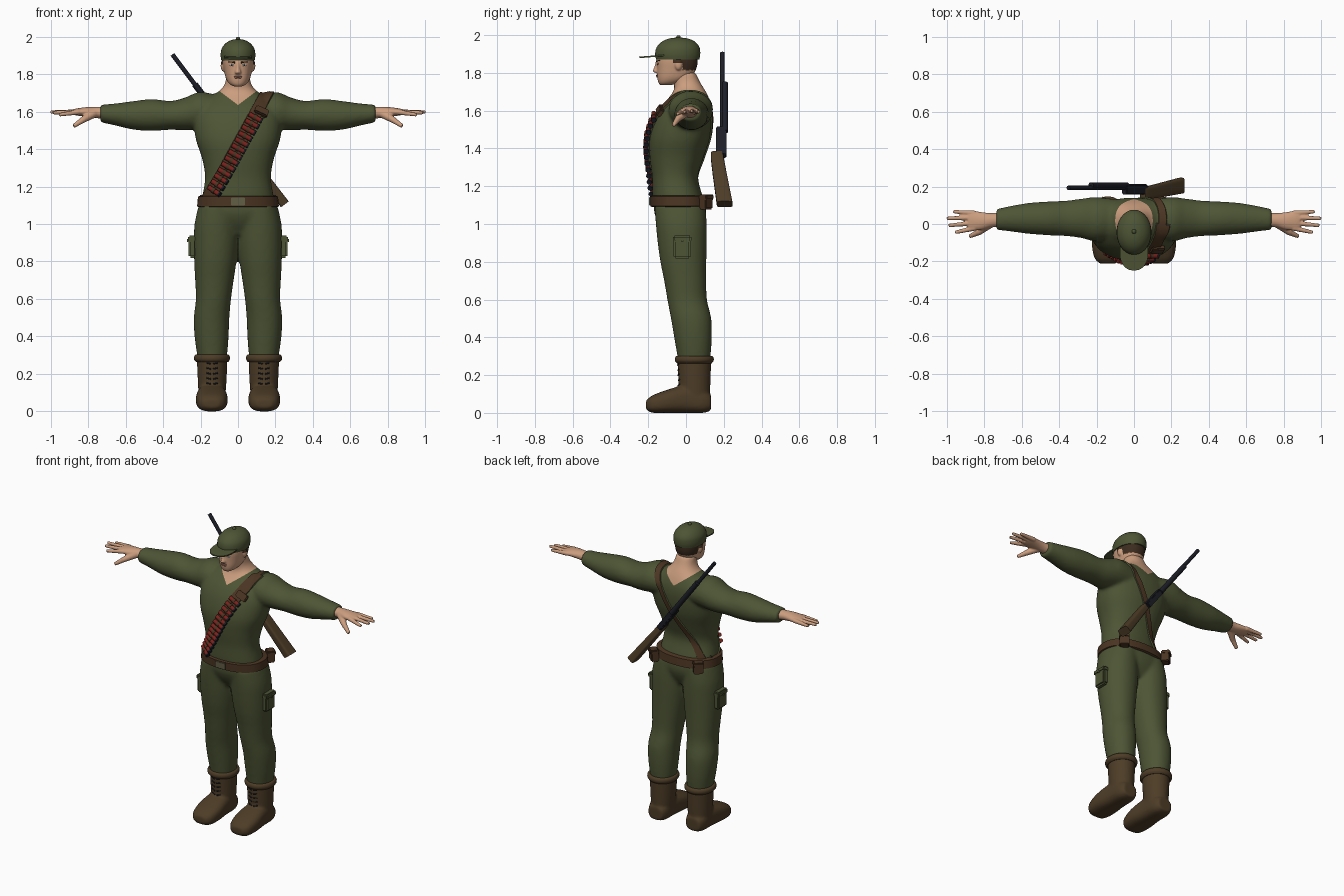
import bpy, bmesh, math
from mathutils import Vector, Matrix

cube = bpy.data.objects.get("Cube")
if cube:
    bpy.data.objects.remove(cube)


def material(name, *rgb):
    m = bpy.data.materials.new(name)
    m.use_nodes = True
    m.diffuse_color = (*rgb, 1)
    m.node_tree.nodes["Principled BSDF"].inputs["Base Color"].default_value = (*rgb, 1)
    return m


GREEN = material("army green", .075, .09, .035)
SKIN = material("skin", .6, .34, .21)
LEATHER = material("belt leather", .07, .035, .016)
BOOT = material("boot and stock brown", .075, .046, .02)
METAL = material("dark gunmetal", .012, .013, .02)
RED = material("shell red", .2, .016, .012)
HAIR = material("dark brown hair", .045, .025, .013)
BUCKLE = material("dull brass", .12, .11, .06)
WHITE = material("eye white", .6, .56, .5)
LIPS = material("lips", .36, .15, .1)


def spline(rings, steps):
    """Catmull-Rom samples through a list of ring tuples."""
    out = []
    for i in range(len(rings) - 1):
        a, b, c, d = (rings[max(0, min(len(rings) - 1, i + k))] for k in (-1, 0, 1, 2))
        for j in range(steps):
            t = j / steps
            out.append([q + .5 * t * (r - p + t * (2*p - 5*q + 4*r - s + t * (3*(q - r) + s - p)))
                        for p, q, r, s in zip(a, b, c, d)])
    return out + [list(rings[-1])]


def loft(bm, axis, rings, n=32, power=2.3, steps=4):
    """Rings are (position on axis, centre u, centre v, radius u, radius v)."""
    loops = []
    for t, u, v, ru, rv in spline(rings, steps):
        loop = []
        for k in range(n):
            a = math.tau * (k + .5) / n
            c, s = math.cos(a), math.sin(a)
            p = [0, 0, 0]
            p[axis] = t
            p[(axis + 1) % 3] = u + ru * math.copysign(abs(c) ** (2 / power), c)
            p[(axis + 2) % 3] = v + rv * math.copysign(abs(s) ** (2 / power), s)
            loop.append(bm.verts.new(p))
        loops.append(loop)
    for lo, hi in zip(loops, loops[1:]):
        for k in range(n):
            bm.faces.new((lo[k], lo[k - 1], hi[k - 1], hi[k]))
    bm.faces.new(loops[0])
    bm.faces.new(loops[-1])


def ball(bm, centre, size):
    m = Matrix.Translation(centre) @ Matrix.Diagonal((*size, 1))
    bmesh.ops.create_uvsphere(bm, u_segments=16, v_segments=10, radius=1, matrix=m)


def box(bm, centre, size, rot=Matrix(), bevel=.006):
    m = Matrix.Translation(centre) @ rot @ Matrix.Diagonal((*size, 1))
    verts = bmesh.ops.create_cube(bm, size=1, matrix=m)["verts"]
    edges = list({e for v in verts for e in v.link_edges})
    bmesh.ops.bevel(bm, geom=edges, offset=bevel, segments=2, affect='EDGES')


def rod(bm, start, end, r1, r2=None, n=14):
    start, end = Vector(start), Vector(end)
    d = end - start
    m = Matrix.Translation((start + end) / 2) @ d.to_track_quat('Z', 'Y').to_matrix().to_4x4()
    bmesh.ops.create_cone(bm, cap_ends=True, segments=n, radius1=r1,
                          radius2=r1 if r2 is None else r2, depth=d.length, matrix=m)


def shade(me, angle=40):
    me.polygons.foreach_set("use_smooth", [True] * len(me.polygons))
    me.set_sharp_from_angle(angle=math.radians(angle))


def make(name, bm, *mats, mirror=False, voxel=0, smooth=4):
    """Turn a bmesh into an object; a voxel size fuses its pieces into one skin."""
    if mirror:
        bmesh.ops.mirror(bm, geom=bm.verts[:] + bm.edges[:] + bm.faces[:], axis='X', merge_dist=-1)
    bmesh.ops.recalc_face_normals(bm, faces=bm.faces[:])
    me = bpy.data.meshes.new(name)
    bm.to_mesh(me)
    bm.free()
    ob = bpy.data.objects.new(name, me)
    bpy.context.scene.collection.objects.link(ob)
    if voxel:
        mod = ob.modifiers.new("fuse", 'REMESH')
        mod.mode, mod.voxel_size = 'VOXEL', voxel
        mod = ob.modifiers.new("relax", 'SMOOTH')
        mod.factor, mod.iterations = .5, smooth
        dg = bpy.context.evaluated_depsgraph_get()
        ob.data = bpy.data.meshes.new_from_object(ob.evaluated_get(dg))
        ob.modifiers.clear()
    ob.data.materials.clear()
    for m in mats:
        ob.data.materials.append(m)
    shade(ob.data)
    bpy.context.view_layer.update()
    return ob


def front(ob, x, z):
    """Point and normal on the front of an object."""
    ok, p, n, _ = ob.ray_cast((x, -1, z), (0, 1, 0))
    return (p, n) if ok else (Vector((x, -.15, z)), Vector((0, -1, 0)))


# Shirt with sleeves and neck
bm = bmesh.new()
loft(bm, 0, [(.08, .03, 1.6, .1, .08), (.2, .025, 1.605, .118, .1), (.28, .03, 1.588, .105, .088),
             (.36, .03, 1.58, .095, .077), (.46, .03, 1.582, .09, .085), (.56, .03, 1.58, .083, .076),
             (.66, .028, 1.585, .068, .058), (.735, .024, 1.59, .056, .047)], power=2)
bmesh.ops.mirror(bm, geom=bm.verts[:] + bm.edges[:] + bm.faces[:], axis='X', merge_dist=-1)
loft(bm, 2, [(1.08, 0, -.03, .2, .135), (1.15, 0, -.045, .19, .132), (1.25, 0, -.058, .176, .122),
             (1.35, 0, -.05, .192, .142), (1.45, 0, -.035, .225, .16), (1.55, 0, -.015, .235, .155),
             (1.62, 0, .002, .215, .135), (1.67, 0, .015, .17, .105), (1.71, 0, .018, .1, .082),
             (1.75, 0, .005, .07, .07), (1.8, 0, -.012, .062, .064)])
shirt = make("shirt_and_neck", bm, GREEN, SKIN, LEATHER, voxel=.01, smooth=8)

# Neckline and shoulder strap, cut along planes
bm = bmesh.new()
bm.from_mesh(shirt.data)
across = Vector((.876, 0, -.481))
anchor = Vector((-.01, 0, 1.4))
collar = Vector((0, 0, 1.635))
cuts = [(anchor + across * w, across) for w in (-.034, -.018, .018, .034)]
cuts += [(collar, Vector((s, 0, 1))) for s in (-.75, .75)]
for co, no in cuts:
    bmesh.ops.bisect_plane(bm, geom=bm.verts[:] + bm.edges[:] + bm.faces[:], plane_co=co, plane_no=no)
strap = []
for f in bm.faces:
    c = f.calc_center_median()
    f.material_index = 0
    if c.z > collar.z + .75 * abs(c.x):
        f.material_index = 1
    elif abs((c - anchor).dot(across)) < (.034 if c.y < 0 else .018):
        strap.append(f)
bmesh.ops.inset_region(bm, faces=strap, thickness=.002, depth=.008, use_even_offset=True)
for f in strap:
    f.material_index = 2
bm.to_mesh(shirt.data)
bm.free()
shade(shirt.data, 50)
bpy.context.view_layer.update()

# Shells in loops along the strap, with a small pouch on top
along = Vector((.481, 0, .876))
red, loops, caps = bmesh.new(), bmesh.new(), bmesh.new()
for i in range(13):
    c = anchor + across * .006 + along * (-.25 + i * .037)
    p, n = front(shirt, c.x, c.z)
    d = (across - n * across.dot(n)).normalized()
    p += n * .008
    rod(red, p - d * .036, p + d * .036, .013)
    rod(loops, p - d * .008, p + d * .008, .0155)
    rod(caps, p + d * .034, p + d * .044, .0145)
p, n = front(shirt, .125, 1.6)
tilt = n.to_track_quat('Z', 'Y').to_matrix().to_4x4()
box(loops, p, (.075, .045, .03), tilt @ Matrix.Rotation(-.5, 4, 'Z'))
make("shell_cases", red, RED)
make("shell_loops", loops, LEATHER)
make("shell_caps", caps, METAL)

# Trousers
bm = bmesh.new()
loft(bm, 2, [(.25, .138, .042, .07, .08), (.3, .138, .042, .08, .088), (.4, .141, .037, .091, .1),
             (.5, .141, .027, .095, .107), (.6, .131, .006, .094, .105), (.7, .126, -.004, .103, .112),
             (.8, .121, -.014, .113, .122), (.9, .117, -.02, .119, .13), (1, .114, -.025, .118, .135),
             (1.1, .1, -.032, .11, .135)], power=2.1)
bmesh.ops.mirror(bm, geom=bm.verts[:] + bm.edges[:] + bm.faces[:], axis='X', merge_dist=-1)
loft(bm, 2, [(.94, 0, -.02, .05, .08), (1, 0, -.025, .15, .118), (1.06, 0, -.03, .21, .138),
             (1.13, 0, -.035, .195, .135)])
make("trousers", bm, GREEN, voxel=.011, smooth=8)

# Thigh pockets with flaps
bm = bmesh.new()
box(bm, (.243, -.02, .876), (.04, .092, .115), bevel=.01)
box(bm, (.246, -.02, .922), (.044, .1, .034), bevel=.008)
box(bm, (.269, -.02, .912), (.008, .014, .014), bevel=.002)
make("thigh_pockets", bm, GREEN, mirror=True)

# Belt, pouches and buckle
bm = bmesh.new()
loft(bm, 2, [(1.09, 0, -.033, .21, .147), (1.094, 0, -.034, .219, .155),
             (1.146, 0, -.038, .214, .153), (1.15, 0, -.038, .205, .145)], n=48, steps=1)
make("belt", bm, LEATHER)
bm = bmesh.new()
box(bm, (.165, .105, 1.115), (.06, .05, .075), Matrix.Rotation(-.7, 4, 'Z'))
box(bm, (.168, .108, 1.142), (.066, .056, .028), Matrix.Rotation(-.7, 4, 'Z'))
make("belt_pouches", bm, LEATHER, mirror=True)
bm = bmesh.new()
box(bm, (0, -.19, 1.12), (.075, .012, .045), bevel=.003)
make("belt_buckle", bm, BUCKLE)

# Boots, cuffs and laces
bm = bmesh.new()
loft(bm, 2, [(.03, .14, .045, .068, .08), (.15, .138, .045, .076, .084), (.28, .138, .044, .082, .09)], power=2)
loft(bm, 1, [(-.212, .042, .14, .022, .04), (-.18, .046, .14, .045, .072), (-.1, .061, .14, .061, .085),
             (0, .073, .14, .073, .076), (.09, .062, .14, .062, .068), (.132, .055, .14, .042, .05)], power=2.7)
boots = make("boots", bm, BOOT, mirror=True, voxel=.008, smooth=5)
bm = bmesh.new()
loft(bm, 2, [(.262, .138, .044, .084, .092), (.274, .139, .044, .095, .102), (.29, .139, .044, .096, .103),
             (.302, .139, .044, .088, .095), (.3, .139, .044, .07, .08)], power=2, steps=3)
make("boot_cuffs", bm, BOOT, mirror=True)
bm = bmesh.new()
for i in range(5):
    z = .145 + i * .027
    for s in (-1, 1):
        a, b = (front(boots, .138 + s * x, z + dz)[0] for x, dz in ((.006, 0), (.03, .006)))
        rod(bm, a, b, .0045, n=8)
make("boot_laces", bm, METAL, mirror=True)

# Hands
bm = bmesh.new()
loft(bm, 0, [(.7, .024, 1.592, .04, .034), (.76, .02, 1.596, .038, .03), (.81, .016, 1.598, .047, .026),
             (.86, .018, 1.598, .052, .019), (.885, .02, 1.598, .046, .013)], n=24, power=2)
for y, tip_y, tip_x, tip_z in ((-.022, -.045, .955, 1.583), (.006, -.008, .99, 1.594),
                               (.034, .03, 1, 1.598), (.058, .066, .965, 1.594)):
    rod(bm, (.85, y, 1.598), (tip_x, tip_y, tip_z), .0145, .0095)
rod(bm, (.77, 0, 1.59), (.83, -.045, 1.555), .024, .017)
rod(bm, (.825, -.042, 1.558), (.878, -.066, 1.522), .017, .011)
make("hands", bm, SKIN, mirror=True, voxel=.005, smooth=3)

# Head with nose, ears and hair
bm = bmesh.new()
loft(bm, 2, [(1.735, 0, -.108, .024, .028), (1.748, 0, -.088, .046, .058), (1.775, 0, -.064, .064, .088),
             (1.82, 0, -.05, .075, .104), (1.87, 0, -.047, .081, .109), (1.93, 0, -.047, .075, .1)])
loft(bm, 2, [(1.8, 0, -.15, .014, .014), (1.81, 0, -.154, .017, .022), (1.835, 0, -.15, .01, .017),
             (1.865, 0, -.147, .009, .012)], n=16)
for s in (-1, 1):
    ball(bm, (s * .08, -.04, 1.845), (.013, .02, .031))
head = make("head", bm, SKIN, HAIR, voxel=.005, smooth=4)
for f in head.data.polygons:
    c = f.center
    f.material_index = int(c.z > 1.815 and c.y > -.018 or c.z > 1.852 and abs(c.x) > .06 and c.y > -.068)

# Eyes, brows and mouth
whites, dark, brows, lips = (bmesh.new() for _ in range(4))
for s in (-1, 1):
    p, n = front(head, s * .032, 1.848)
    ball(whites, p, (.013, .004, .0055))
    ball(dark, p + n * .0025, (.005, .003, .005))
    a, b = (front(head, s * x, z)[0] for x, z in ((.016, 1.862), (.05, 1.866)))
    rod(brows, a, b, .005, .003, n=8)
for z, w in ((1.787, .022), (1.78, .018)):
    ball(lips, front(head, 0, z)[0], (w, .006, .004))
make("eye_whites", whites, WHITE)
make("pupils", dark, METAL)
make("eyebrows", brows, HAIR)
make("mouth", lips, LIPS)

# Cap with brim and button
bm = bmesh.new()
loft(bm, 2, [(1.872, 0, -.044, .089, .115), (1.9, 0, -.044, .093, .12), (1.935, 0, -.042, .088, .114),
             (1.965, 0, -.04, .066, .088), (1.982, 0, -.04, .036, .05), (1.987, 0, -.04, .008, .01)], power=2)
ball(bm, (0, -.04, 1.988), (.012, .012, .011))
make("cap", bm, GREEN)
bm = bmesh.new()
loft(bm, 2, [(-.004, 0, 0, .076, .1), (.004, 0, 0, .076, .1)], steps=1)
bm.transform(Matrix.Translation((0, -.148, 1.89)) @ Matrix.Rotation(.08, 4, 'X'))
make("cap_brim", bm, GREEN)

# Long gun slung across the back, built along x and then tilted
sling = Matrix(((.6, 0, .8, -.35), (0, 1, 0, 0), (-.8, 0, .6, 1.905), (0, 0, 0, 1)))
steel, stock = bmesh.new(), bmesh.new()
rod(steel, (0, .193, 0), (.56, .193, 0), .012)
rod(steel, (.2, .206, 0), (.52, .206, 0), .017)
box(steel, (.59, .186, 0), (.19, .056, .036))
loft(stock, 0, [(.66, .17, 0, .028, .018), (.7, .166, 0, .034, .021), (1, .205, 0, .042, .026)], power=5, steps=3)
for name, bm, mat in (("gun_barrel", steel, METAL), ("gun_stock", stock, BOOT)):
    bm.transform(sling)
    make(name, bm, mat)
